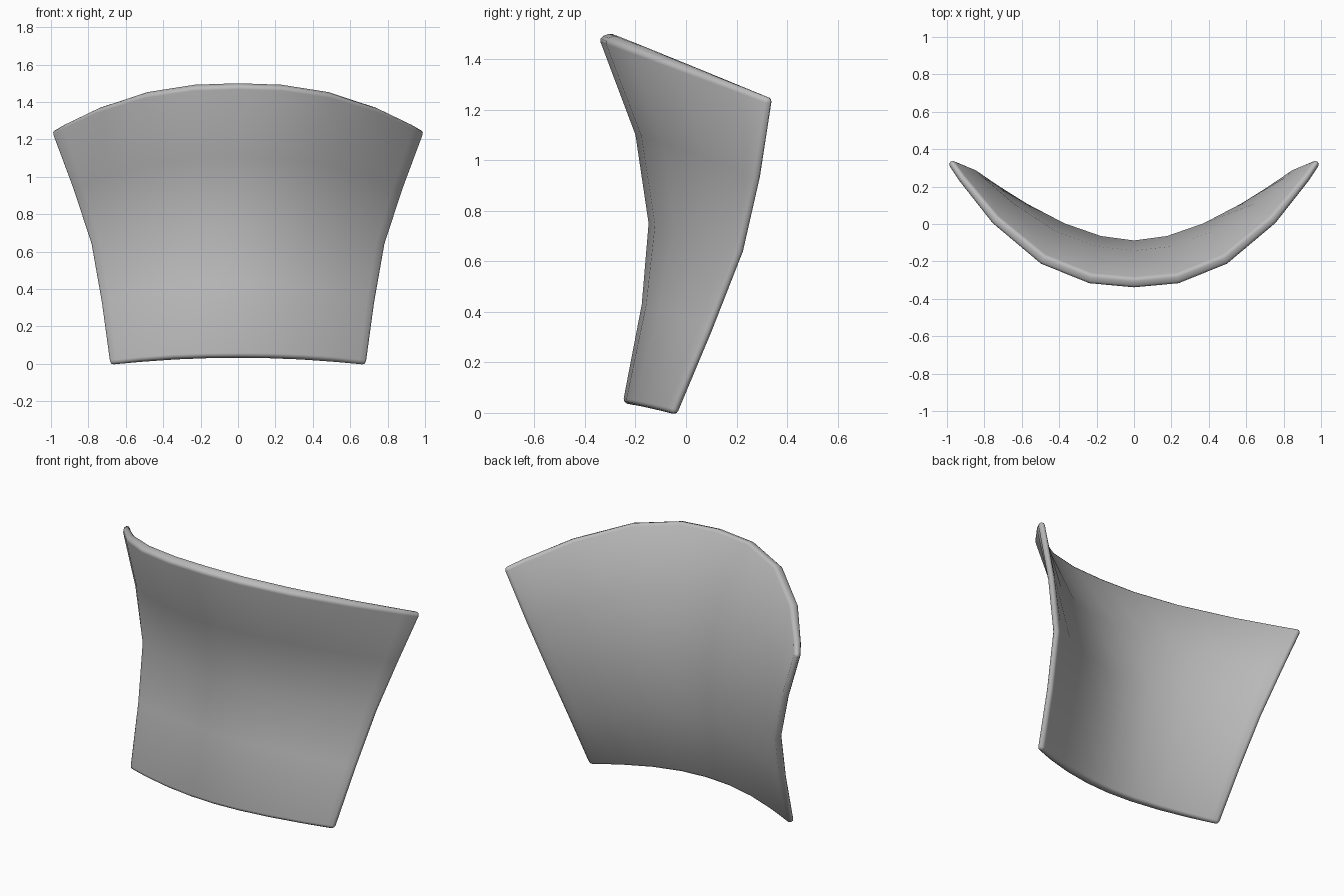
import bpy
import bmesh

cube = bpy.data.objects.get("Cube")
if cube:
    bpy.data.objects.remove(cube, do_unlink=True)

# Plain grey material
grey = bpy.data.materials.new("plain_grey")
grey.use_nodes = True
colour = (0.5, 0.5, 0.5, 1)
grey.diffuse_color = colour
grey.node_tree.nodes["Principled BSDF"].inputs["Base Color"].default_value = colour

# Rows of the shell: centre z, edge z, edge x, centre y, edge y, curve power
rows = [
    (0.04, 0.00, 0.69, -0.25, -0.06, 2.0),
    (0.43, 0.33, 0.735, -0.175, 0.08, 1.9),
    (0.75, 0.64, 0.79, -0.148, 0.205, 1.85),
    (1.10, 0.93, 0.885, -0.2, 0.275, 2.1),
    (1.485, 1.24, 1.0, -0.345, 0.325, 2.4),
]
half = [0.24, 0.5, 0.76, 0.94, 1.0]
columns = [-u for u in reversed(half)] + [0] + half

# Curved, flared plate
bm = bmesh.new()
grid = []
for zc, ze, xe, yc, ye, power in rows:
    line = []
    for u in columns:
        a = abs(u)
        line.append(bm.verts.new((u * xe, yc + (ye - yc) * a ** power,
                                  zc + (ze - zc) * a ** 2.4)))
    grid.append(line)
for low, high in zip(grid, grid[1:]):
    for i in range(len(columns) - 1):
        bm.faces.new((low[i], low[i + 1], high[i + 1], high[i]))
mesh = bpy.data.meshes.new("curved_plate")
bm.to_mesh(mesh)
bm.free()
mesh.materials.append(grey)
plate = bpy.data.objects.new("curved_plate", mesh)
bpy.context.collection.objects.link(plate)

# Thickness, thinner towards the side edges
group = plate.vertex_groups.new(name="thickness")
for k in range(len(rows)):
    for i, u in enumerate(columns):
        group.add([k * len(columns) + i], 1 - 0.4 * abs(u) ** 4, 'REPLACE')
solid = plate.modifiers.new("thickness", 'SOLIDIFY')
solid.thickness = 0.06
solid.offset = -1
solid.vertex_group = "thickness"

# Rounded rim
bevel = plate.modifiers.new("rounded_rim", 'BEVEL')
bevel.width = 0.018
bevel.segments = 2
bevel.limit_method = 'ANGLE'
bevel.angle_limit = 0.9

bpy.ops.object.select_all(action='DESELECT')
plate.select_set(True)
bpy.context.view_layer.objects.active = plate
bpy.ops.object.shade_smooth()
